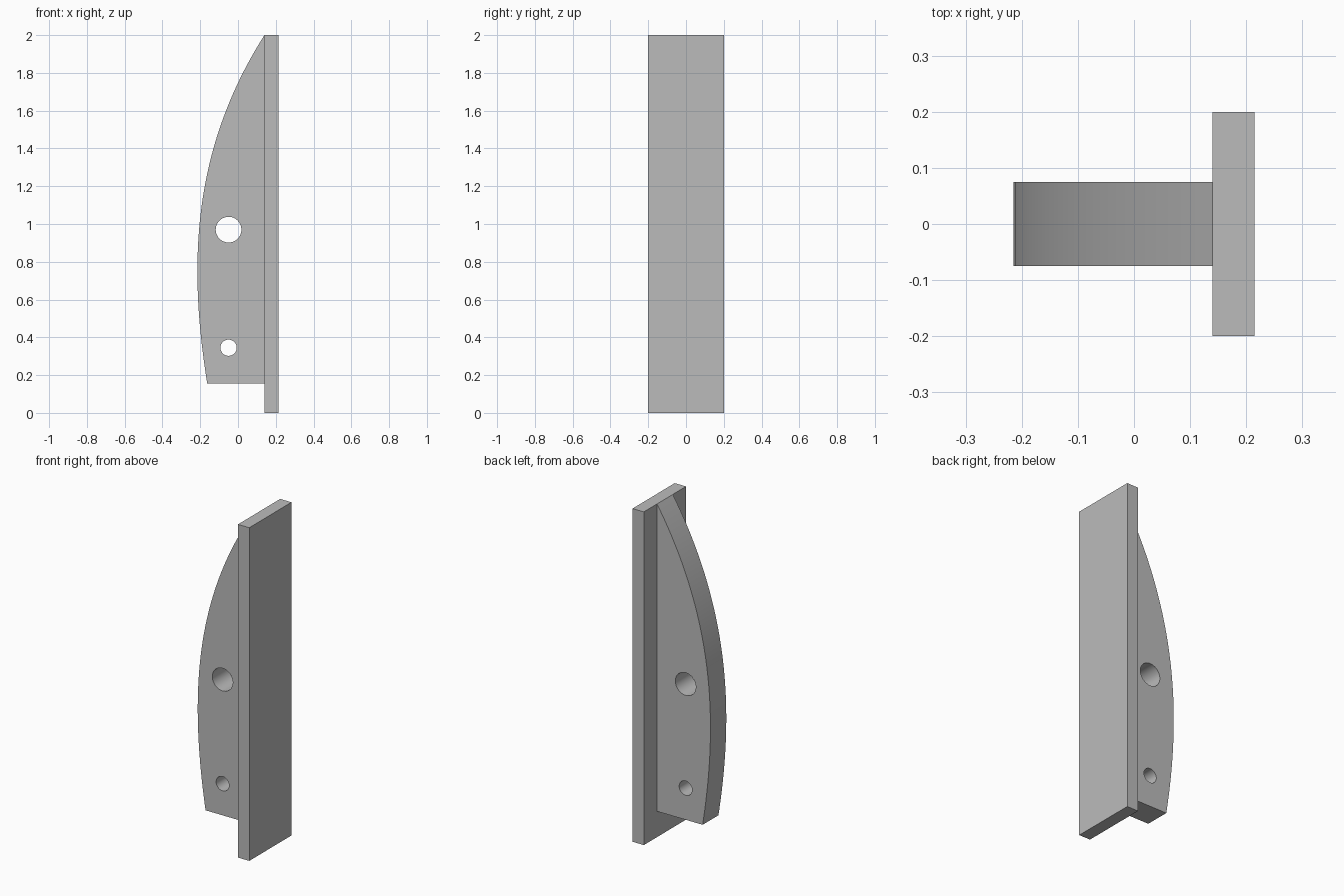
import bpy
import bmesh
import math

cube = bpy.data.objects.get("Cube")
if cube:
    bpy.data.objects.remove(cube, do_unlink=True)

GREY = (0.5, 0.5, 0.5, 1.0)
grey = bpy.data.materials.new("plain grey")
grey.use_nodes = True
grey.diffuse_color = GREY
grey.node_tree.nodes["Principled BSDF"].inputs["Base Color"].default_value = GREY

PLATE_X, EDGE_X = 0.14, 0.215    # inner and outer faces of the plate
FIN_BOTTOM, HEIGHT = 0.155, 2.0
WIDEST_Z = 0.75
FIN_HALF = 0.075


def make_object(name, bm):
    bmesh.ops.recalc_face_normals(bm, faces=bm.faces)
    mesh = bpy.data.meshes.new(name)
    bm.to_mesh(mesh)
    bm.free()
    mesh.materials.append(grey)
    obj = bpy.data.objects.new(name, mesh)
    bpy.context.collection.objects.link(obj)
    return obj


def extrude_profile(name, points, half):
    """Extrude an x-z outline symmetrically along y."""
    bm = bmesh.new()
    face = bm.faces.new([bm.verts.new((x, -half, z)) for x, z in points])
    result = bmesh.ops.extrude_face_region(bm, geom=[face])
    moved = [v for v in result["geom"] if isinstance(v, bmesh.types.BMVert)]
    bmesh.ops.translate(bm, verts=moved, vec=(0, 2 * half, 0))
    return make_object(name, bm)


def bow(z):
    """Outer edge of the fin, more strongly curved toward the top."""
    d = z - WIDEST_Z
    return -EDGE_X + 0.1728 * d**2 + 0.0435 * d**3


# Flat back plate
extrude_profile("back_plate", [(PLATE_X, 0), (EDGE_X, 0),
                               (EDGE_X, HEIGHT), (PLATE_X, HEIGHT)], 0.2)

# Bowed fin with a flat lower end
STEPS = 48
heights = [FIN_BOTTOM + (HEIGHT - FIN_BOTTOM) * i / STEPS for i in range(STEPS)]
outline = [(PLATE_X, HEIGHT), (PLATE_X, FIN_BOTTOM)] + [(bow(z), z) for z in heights]
fin = extrude_profile("curved_fin", outline, FIN_HALF)

# Two round through holes
for name, z, radius in (("upper_hole", 0.97, 0.068), ("lower_hole", 0.345, 0.043)):
    ring = [(-0.05 + radius * math.cos(a), z + radius * math.sin(a))
            for a in (math.tau * i / 48 for i in range(48))]
    cutter = extrude_profile(name + "_cutter", ring, FIN_HALF * 2)
    cutter.hide_render = True
    cut = fin.modifiers.new(name, "BOOLEAN")
    cut.operation = "DIFFERENCE"
    cut.solver = "EXACT"
    cut.object = cutter
    bpy.ops.object.select_all(action="DESELECT")
    bpy.context.view_layer.objects.active = fin
    fin.select_set(True)
    bpy.ops.object.modifier_apply(modifier=cut.name)
    bpy.data.objects.remove(cutter, do_unlink=True)

# Smooth the bow and the bores, keeping the rims crisp
bpy.ops.object.shade_smooth_by_angle(angle=math.radians(30))
